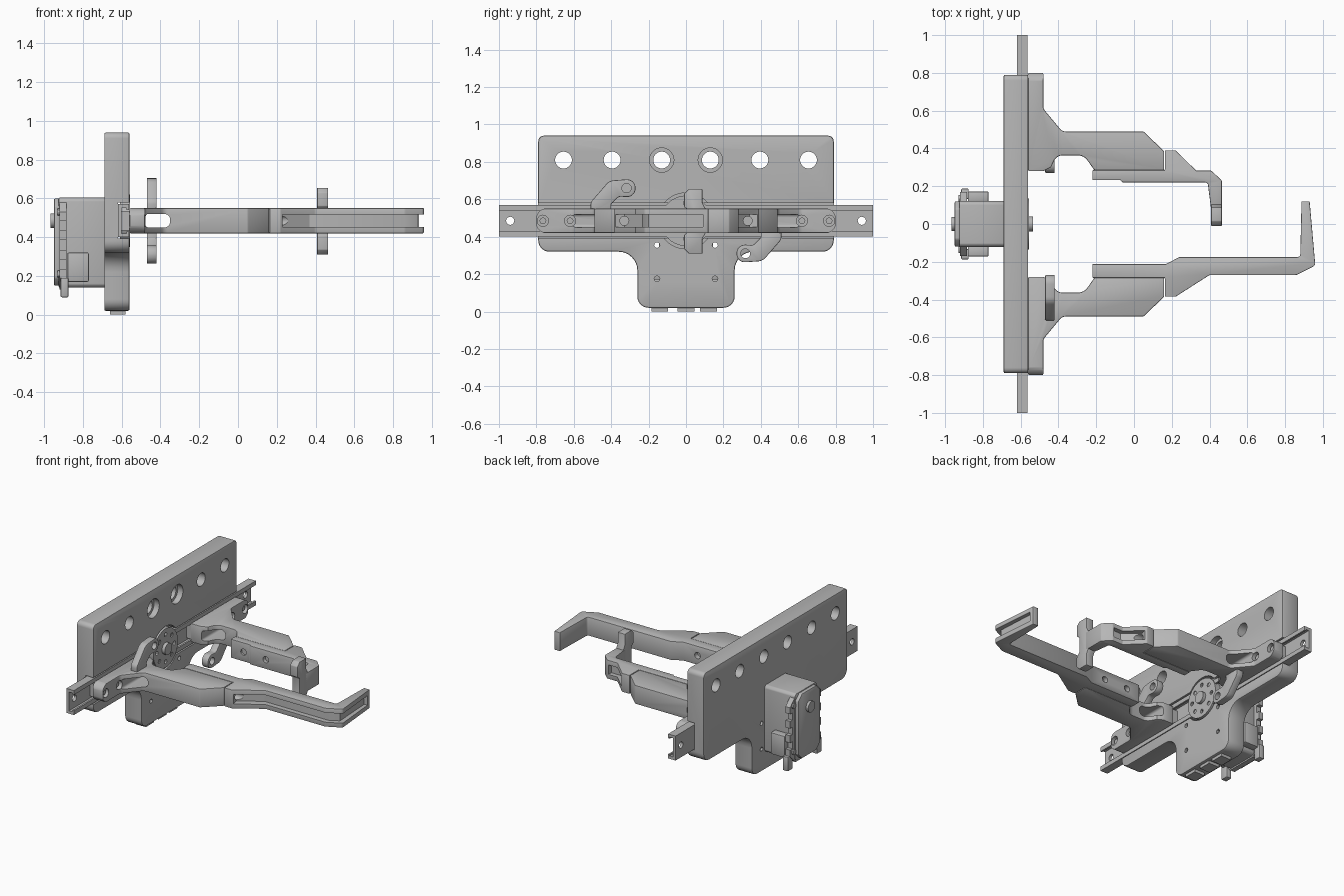
import bpy, bmesh, math
from mathutils import Vector

old = bpy.data.objects.get("Cube")
if old:
    bpy.data.objects.remove(old)

GREY = (0.47, 0.47, 0.47, 1)
grey = bpy.data.materials.new("mid_grey")
grey.use_nodes = True
grey.diffuse_color = GREY
grey.node_tree.nodes["Principled BSDF"].inputs["Base Color"].default_value = GREY

AXIS_Z = 0.485  # height of the rail and arm centre line
parts = []


def rounded(pts, steps=6):
    """Fillet every (a, b, radius) corner of a closed outline."""
    out = []
    for i, p in enumerate(pts):
        c = Vector(p[:2])
        if len(p) < 3:
            out.append(c)
            continue
        u = (Vector(pts[i - 1][:2]) - c).normalized()
        v = (Vector(pts[(i + 1) % len(pts)][:2]) - c).normalized()
        half = u.angle(v) / 2
        centre = c + (u + v).normalized() * (p[2] / math.sin(half))
        start = c + u * (p[2] / math.tan(half)) - centre
        sweep = math.pi - 2 * half
        if start.x * (c - centre).y - start.y * (c - centre).x < 0:
            sweep = -sweep
        first = math.atan2(start.y, start.x)
        for k in range(steps + 1):
            t = first + sweep * k / steps
            out.append(centre + p[2] * Vector((math.cos(t), math.sin(t))))
    return out


def prism(name, pts, axis, lo, hi, bevel=0.0):
    """Extrude an outline along an axis from lo to hi."""
    place = {"x": lambda a, b, t: (t, a, b),
             "y": lambda a, b, t: (a, t, b),
             "z": lambda a, b, t: (a, b, t)}[axis]
    bm = bmesh.new()
    face = bm.faces.new([bm.verts.new(place(p[0], p[1], lo)) for p in rounded(pts)])
    ext = bmesh.ops.extrude_face_region(bm, geom=[face], use_keep_orig=True)
    moved = [g for g in ext["geom"] if isinstance(g, bmesh.types.BMVert)]
    bmesh.ops.translate(bm, vec=place(0, 0, hi - lo), verts=moved)
    bmesh.ops.recalc_face_normals(bm, faces=bm.faces)
    mesh = bpy.data.meshes.new(name)
    bm.to_mesh(mesh)
    bm.free()
    mesh.materials.append(grey)
    ob = bpy.data.objects.new(name, mesh)
    bpy.context.collection.objects.link(ob)
    if bevel:
        m = ob.modifiers.new("edge", "BEVEL")
        m.width, m.segments, m.limit_method = bevel, 2, "ANGLE"
        m.angle_limit = math.radians(40)
        apply(ob, m)
    parts.append(ob)
    return ob


def apply(ob, mod):
    bpy.context.view_layer.objects.active = ob
    bpy.ops.object.modifier_apply(modifier=mod.name)


def box(name, x, y, z, bevel=0.0):
    return prism(name, [(x[0], y[0]), (x[1], y[0]), (x[1], y[1]), (x[0], y[1])],
                 "z", z[0], z[1], bevel)


def disc(name, a, b, r, axis, lo, hi, sides=28):
    pts = [(a + r * math.cos(math.tau * k / sides), b + r * math.sin(math.tau * k / sides))
           for k in range(sides)]
    return prism(name, pts, axis, lo, hi)


def cut(ob, cutters):
    for c in cutters:
        m = ob.modifiers.new("cut", "BOOLEAN")
        m.operation, m.solver, m.object = "DIFFERENCE", "EXACT", c
        apply(ob, m)
        parts.remove(c)
        bpy.data.objects.remove(c)


# Mounting plate with neck, rail groove, hub pocket and holes
half = [(0.26, 0.02, 0.06), (0.26, 0.32, 0.1), (0.79, 0.32, 0.06), (0.79, 0.94, 0.03)]
plate = prism("mounting_plate", half + [(-p[0], *p[1:]) for p in reversed(half)],
              "x", -0.69, -0.56, 0.008)
cuts = [box("groove", (-0.62, -0.5), (-1, 1), (0.393, 0.58)),
        disc("pocket", 0, AXIS_Z, 0.15, "x", -0.61, -0.5)]
for s in (-1, 1):
    cuts += [disc("hole", s * y, 0.81, 0.045, "x", -0.8, -0.4) for y in (0.13, 0.395, 0.655)]
    cuts += [disc("hole", s * 0.155, z, 0.015, "x", -0.8, -0.4, 12) for z in (0.175, 0.355)]
    cuts.append(disc("counterbore", s * 0.13, 0.81, 0.065, "x", -0.6, -0.4))
cut(plate, cuts)
for y in (-0.14, 0.0, 0.12):
    box("bottom_socket", (-0.66, -0.58), (y - 0.045, y + 0.045), (0.0, 0.04))

# Guide rail, an open channel with lips
rail = prism("guide_rail", [(-0.62, 0.4), (-0.563, 0.4), (-0.563, 0.43), (-0.575, 0.43),
                            (-0.575, 0.42), (-0.6, 0.42), (-0.6, 0.55), (-0.575, 0.55),
                            (-0.575, 0.54), (-0.563, 0.54), (-0.563, 0.57), (-0.62, 0.57)],
             "y", -1, 1)
cut(rail, [disc("hole", s * 0.94, AXIS_Z, 0.022, "x", -0.7, -0.5, 16) for s in (-1, 1)])

# Drive hub with a ring of holes
hub = disc("drive_hub", 0, AXIS_Z, 0.135, "x", -0.61, -0.557, 40)
cut(hub, [disc("hole", 0.095 * math.cos(k * math.tau / 8), AXIS_Z + 0.095 * math.sin(k * math.tau / 8),
               0.014, "x", -0.58, -0.5, 12) for k in range(8)])
disc("hub_screw", 0, AXIS_Z, 0.04, "x", -0.56, -0.535)


# Servo motor behind the plate
def octagon(y, z0, z1, c):
    return [(-y, z0 + c), (-y + c, z0), (y - c, z0), (y, z0 + c),
            (y, z1 - c), (y - c, z1), (-y + c, z1), (-y, z1 - c)]


prism("servo_body", octagon(0.122, 0.14, 0.605, 0.015), "x", -0.925, -0.68, 0.006)
prism("servo_back_cap", octagon(0.12, 0.15, 0.6, 0.04), "x", -0.95, -0.92, 0.008)
flange = prism("servo_flange", octagon(0.17, 0.13, 0.59, 0.06), "x", -0.92, -0.885)
cut(flange, [box("notch", (-1, -0.8), (s * 0.17 - 0.025, s * 0.17 + 0.025), (z - 0.025, z + 0.025))
             for s in (-1, 1) for z in (0.26, 0.36, 0.46)])
disc("servo_rear_shaft", 0, AXIS_Z, 0.038, "x", -0.967, -0.94)
for s in (-1, 1):
    box("servo_connector", (-0.88, -0.77), (s * 0.145 - 0.027, s * 0.145 + 0.027), (0.17, 0.32), 0.006)
    box("servo_ear", (-0.915, -0.875), (s * 0.16 - 0.027, s * 0.16 + 0.027), (0.09, 0.19), 0.006)
    for z in (0.21, 0.53):
        disc("servo_screw", s * 0.135, z, 0.018, "x", -0.93, -0.9, 12)


# Sliding arms; the second is the first turned half round the x axis
def flip(pts, s):
    return [(p[0], s * p[1], *p[2:]) for p in pts]


arm_outline = [(-0.56, 0.28), (-0.56, 0.8), (-0.48, 0.8), (-0.48, 0.61, 0.04), (-0.38, 0.49, 0.04),
               (0.05, 0.49), (0.16, 0.385), (0.16, 0.285), (-0.21, 0.285), (-0.265, 0.363, 0.06),
               (-0.41, 0.363, 0.05), (-0.44, 0.3), (-0.48, 0.28)]
lug_outline = [(0.51, 0.04), (0.51, 0.1, 0.04), (0.41, 0.215, 0.06), (0.27, 0.225, 0.045),
               (0.27, 0.125, 0.045), (0.36, 0.13, 0.03), (0.4, 0.09), (0.4, 0.04)]
for s, side in ((1, "left"), (-1, "right")):
    arm = prism(side + "_arm", flip(arm_outline, s), "z", 0.42, 0.55, 0.006)
    cutters = [prism("slot", [(-0.477, 0.45, 0.015), (-0.35, 0.45, 0.03),
                              (-0.35, 0.52, 0.03), (-0.477, 0.52, 0.015)], "y", -1, 1)]
    cutters += [disc("hole", s * y, AXIS_Z, 0.03, "x", -0.51, -0.4, 20) for y in (0.62, 0.765)]
    # rounded outer end of the carriage
    end = prism("end_profile", [(s * 0.9, 0.3), (s * 0.735, 0.3), (s * 0.735, 0.418), (s * 0.803, 0.418, 0.06),
                                (s * 0.803, 0.552, 0.06), (s * 0.735, 0.552), (s * 0.735, 0.7), (s * 0.9, 0.7)],
                "x", -0.6, -0.4)
    cut(arm, cutters + [end])
    for y in (0.62, 0.765):
        disc(side + "_carriage_screw", s * y, AXIS_Z, 0.018, "x", -0.53, -0.495, 12)
    box(side + "_slider", (-0.605, -0.55), (s * 0.53 - 0.24, s * 0.53 + 0.24), (0.435, 0.535))
    lug = prism(side + "_lug", [(s * p[0], AXIS_Z - s * p[1], *p[2:]) for p in lug_outline],
                "x", -0.47, -0.42, 0.005)
    cut(lug, [disc("hole", s * 0.318, AXIS_Z - s * 0.175, 0.025, "x", -0.6, -0.3, 20)])


# Long finger with an outer channel, and short finger
def finger(name, outline, channel, y_side):
    ob = prism(name, outline, "z", 0.42, 0.55, 0.004)
    cutters = [prism("channel", channel, "z", 0.452, 0.518),
               disc("hole", y_side * 0.33, AXIS_Z, 0.024, "x", 0.18, 0.5, 16)]
    cutters += [disc("hole", x, AXIS_Z, 0.022, "y", y_side * 0.195 - 0.05, y_side * 0.195 + 0.05, 16)
                for x in (-0.12, 0.06)]
    cut(ob, cutters)


finger("long_finger",
       [(-0.22, -0.285), (-0.22, -0.212), (0.17, -0.212), (0.24, -0.175), (0.88, -0.175, 0.015),
        (0.887, 0.12), (0.93, 0.12), (0.96, -0.22, 0.02), (0.86, -0.27, 0.03), (0.4, -0.27, 0.03),
        (0.22, -0.385), (0.163, -0.385), (0.163, -0.285)],
       [(0.22, -0.33), (0.37, -0.235), (0.86, -0.235), (0.925, -0.2), (0.908, 0.09),
        (1.0, 0.09), (1.0, -0.3), (0.86, -0.32), (0.42, -0.32), (0.24, -0.42)], -1)
finger("short_finger",
       [(-0.22, 0.285), (-0.22, 0.232), (-0.07, 0.232), (-0.06, 0.22), (0.39, 0.22, 0.015),
        (0.408, 0.08), (0.465, 0.08), (0.465, 0.23), (0.41, 0.282), (0.33, 0.282),
        (0.22, 0.39), (0.163, 0.39), (0.163, 0.285)],
       [(0.22, 0.34), (0.32, 0.25), (0.4, 0.25), (0.4, 0.32), (0.34, 0.34), (0.24, 0.43)], 1)

# Upright jaw on the short finger
prism("jaw", [(-0.01, 0.335), (0.015, 0.31), (0.088, 0.31), (0.088, 0.39), (0.11, 0.43),
              (0.11, 0.54), (0.088, 0.58), (0.088, 0.655), (0.015, 0.655), (-0.01, 0.63),
              (-0.01, 0.56), (0.015, 0.54), (0.015, 0.43), (-0.01, 0.41)], "x", 0.408, 0.465, 0.004)

# Smooth curved faces, keep sharp edges
bpy.ops.object.select_all(action="DESELECT")
for ob in parts:
    ob.select_set(True)
bpy.context.view_layer.objects.active = parts[0]
bpy.ops.object.shade_smooth_by_angle(angle=math.radians(30))
